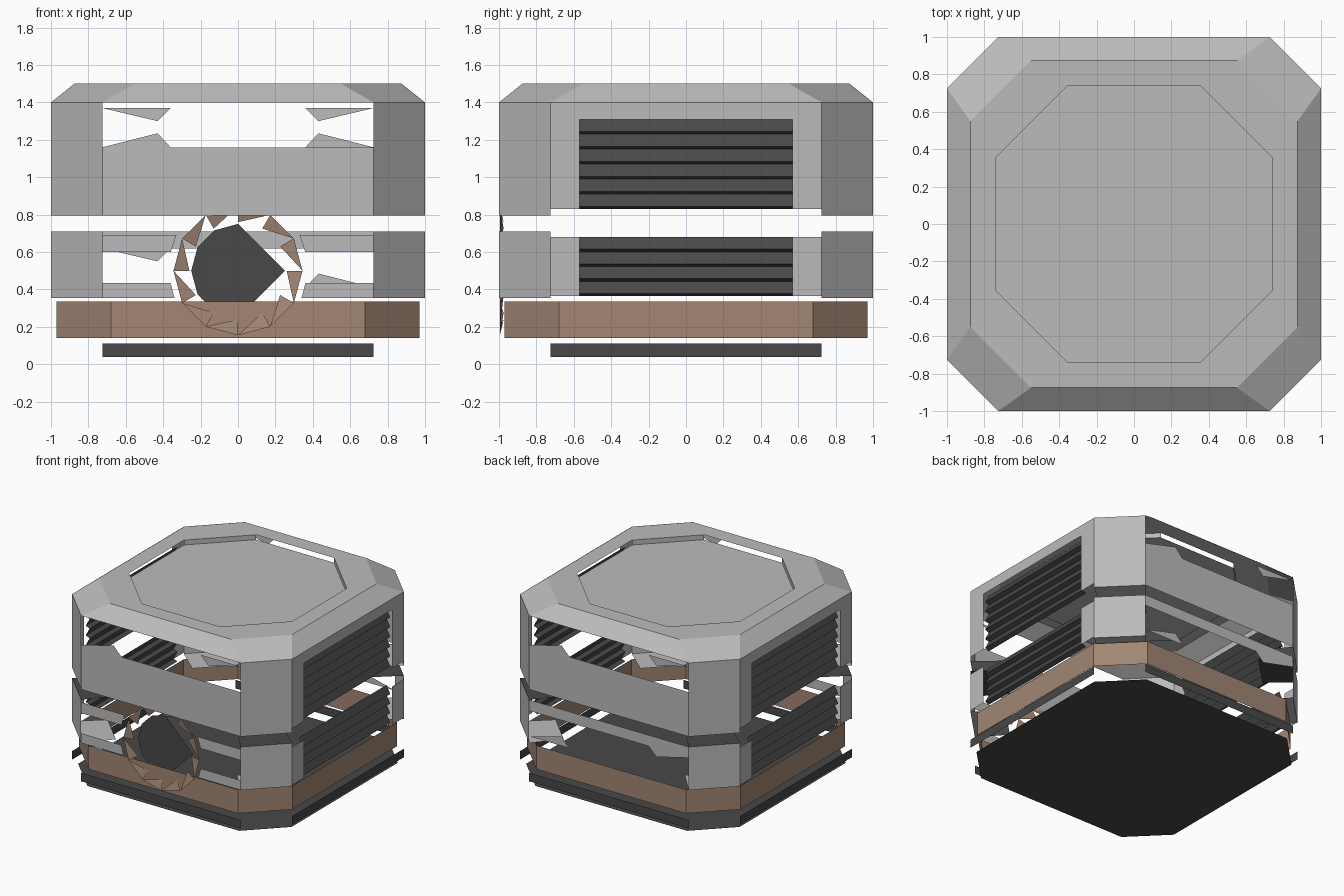
import bpy, bmesh, math
from mathutils import Vector

old = bpy.data.objects.get("Cube")
if old:
    bpy.data.objects.remove(old)


def material(name, color):
    m = bpy.data.materials.new(name)
    m.use_nodes = True
    m.diffuse_color = (*color, 1)
    m.node_tree.nodes["Principled BSDF"].inputs["Base Color"].default_value = (*color, 1)
    return m


GREY = material("light_grey", (0.5, 0.5, 0.5))
DARK = material("charcoal", (0.065, 0.065, 0.065))
BROWN = material("copper_brown", (0.36, 0.24, 0.175))


def sheet(name, polys, mat):
    """Make one thin-skinned object from a few polygons."""
    bm = bmesh.new()
    for poly in polys:
        bm.faces.new([bm.verts.new(p) for p in poly])
    bmesh.ops.remove_doubles(bm, verts=bm.verts, dist=0.0005)
    mesh = bpy.data.meshes.new(name)
    bm.to_mesh(mesh)
    bm.free()
    mesh.materials.append(mat)
    ob = bpy.data.objects.new(name, mesh)
    bpy.context.collection.objects.link(ob)
    return ob


def octagon(a, c, z):
    """Counter-clockwise octagon: half width a, half side c."""
    return [Vector((x, y, z)) for x, y in
            ((-c, -a), (c, -a), (a, -c), (a, c), (c, a), (-c, a), (-a, c), (-a, -c))]


def loft(low, high, sides=range(8)):
    return [[low[i], low[(i + 1) % 8], high[(i + 1) % 8], high[i]] for i in sides]


def turned(polys):
    """The same polygons turned half way round the vertical axis."""
    return [[(-p[0], -p[1], p[2]) for p in poly] for poly in polys]


def front(points, y=-1.0):
    return [(x, y, z) for x, z in points]


def rect(x0, x1, z0, z1):
    return front([(x0, z0), (x1, z0), (x1, z1), (x0, z1)])


CORNERS = (1, 3, 5, 7)
A, C = 1.0, 0.725

# Base: floor plate and four straight skirts
sheet("floor_plate", [octagon(0.97, 0.69, 0)[::-1]], DARK)
sheet("base_skirt", loft(octagon(A, C, 0.04), octagon(A, C, 0.11), (0, 2, 4, 6)), DARK)

# Brown band
sheet("brown_band", loft(octagon(0.97, 0.68, 0.14), octagon(0.97, 0.68, 0.335)), BROWN)
sheet("band_plates", [front([(s * 0.68, 0.18), (s * 0.22, 0.18), (s * 0.36, 0.31),
                             (s * 0.68, 0.31)][::-s], -0.974) for s in (-1, 1)], BROWN)

# Corner pillars of the lower and upper shells
for name, z0, z1 in (("lower", 0.355, 0.71), ("upper", 0.795, 1.4)):
    sheet(name + "_corner_pillars", loft(octagon(A, C, z0), octagon(A, C, z1), CORNERS), GREY)

# Corner ledges that close the shells
for name, z, mat in (("lower_shell_underside", 0.355, GREY),
                     ("lower_shell_ledges", 0.71, DARK), ("upper_shell_underside", 0.795, GREY)):
    sheet(name, loft(octagon(A, C, z), octagon(0.8, 0.55, z), CORNERS), mat)

# Roof: sloped rim, flat ring, sunken lid
rim, top = octagon(A, C, 1.4), octagon(0.875, 0.55, 1.5)
hole, lid = octagon(0.74, 0.355, 1.5), octagon(0.74, 0.355, 1.46)
sheet("roof_rim", loft(rim, top), GREY)
sheet("roof_ring", loft(top, hole), GREY)
sheet("lid_walls", loft(hole, lid, CORNERS), GREY)
sheet("roof_lid", [lid], GREY)

# Front and back panels of the upper shell, with corner gussets
panel = [rect(-C, C, 0.795, 0.98), rect(-C, C, 0.98, 1.16),
         front([(-C, 1.16), (-0.36, 1.16), (-0.43, 1.235)]),
         front([(0.36, 1.37), (0.43, 1.3), (C, 1.37)])]
sheet("front_panel", panel, GREY)
sheet("back_panel", turned(panel), GREY)

# Front strips beside the fan
strips = []
for s in (-1, 1):
    strips.append(front([(s * C, 0.6), (s * 0.36, 0.6), (s * 0.33, 0.69), (s * C, 0.69)][::-s]))
    strips.append(front([(s * C, 0.355), (s * 0.34, 0.355), (s * 0.36, 0.435),
                         (s * C, 0.435)][::-s]))
sheet("front_strips", strips, GREY)

# Back strip with its gussets
sheet("back_strip", turned([rect(-C, C, 0.62, 0.71),
                            front([(0.36, 0.62), (0.43, 0.55), (C, 0.62)]),
                            front([(-C, 0.41), (-0.36, 0.41), (-0.43, 0.485)])]), GREY)


# Side frames and louvred vents
def side(y0, y1, z0, z1, x=1.0):
    return [(x, y0, z0), (x, y1, z0), (x, y1, z1), (x, y0, z1)]


V = 0.57


def vent(name, z0, z1, frame_top, count):
    frame = [side(-C, -V, z0, frame_top), side(V, C, z0, frame_top)]
    if frame_top > z1:
        frame.append(side(-V, V, z1, frame_top))
    step = (z1 - z0) / count
    slats = []
    for i in range(count):
        z = z0 + i * step
        a, b, c = (0.95, z), (0.985, z + step * 0.18), (0.95, z + step)
        for p, q in ((a, b), (b, c)):
            slats.append([(p[0], -V, p[1]), (p[0], V, p[1]), (q[0], V, q[1]), (q[0], -V, q[1])])
    for label, turn in (("left", lambda p: p), ("right", turned)):
        sheet(f"{label}_{name}_frame", turn(frame), GREY)
        sheet(f"{label}_{name}_louvres", turn(slats), DARK)


vent("upper_vent", 0.83, 1.31, 1.4, 6)
vent("lower_vent", 0.365, 0.68, 0.68, 4)


# Fan: toothed ring and hub plate
def spoke(i, r, y):
    t = math.tau * i / 12
    return (r * math.sin(t), y, 0.5 + r * math.cos(t))


teeth = [[spoke(i, 0.345, -0.995), spoke(i + 1, 0.345, -0.995), spoke(i, 0.26, -0.975)]
         for i in range(12)]
sheet("fan_ring", teeth, BROWN)
sheet("fan_hub", [[spoke(i, 0.25, -0.94) for i in (0, 3, 6, 7, 8, 9, 10, 11)]], DARK)
